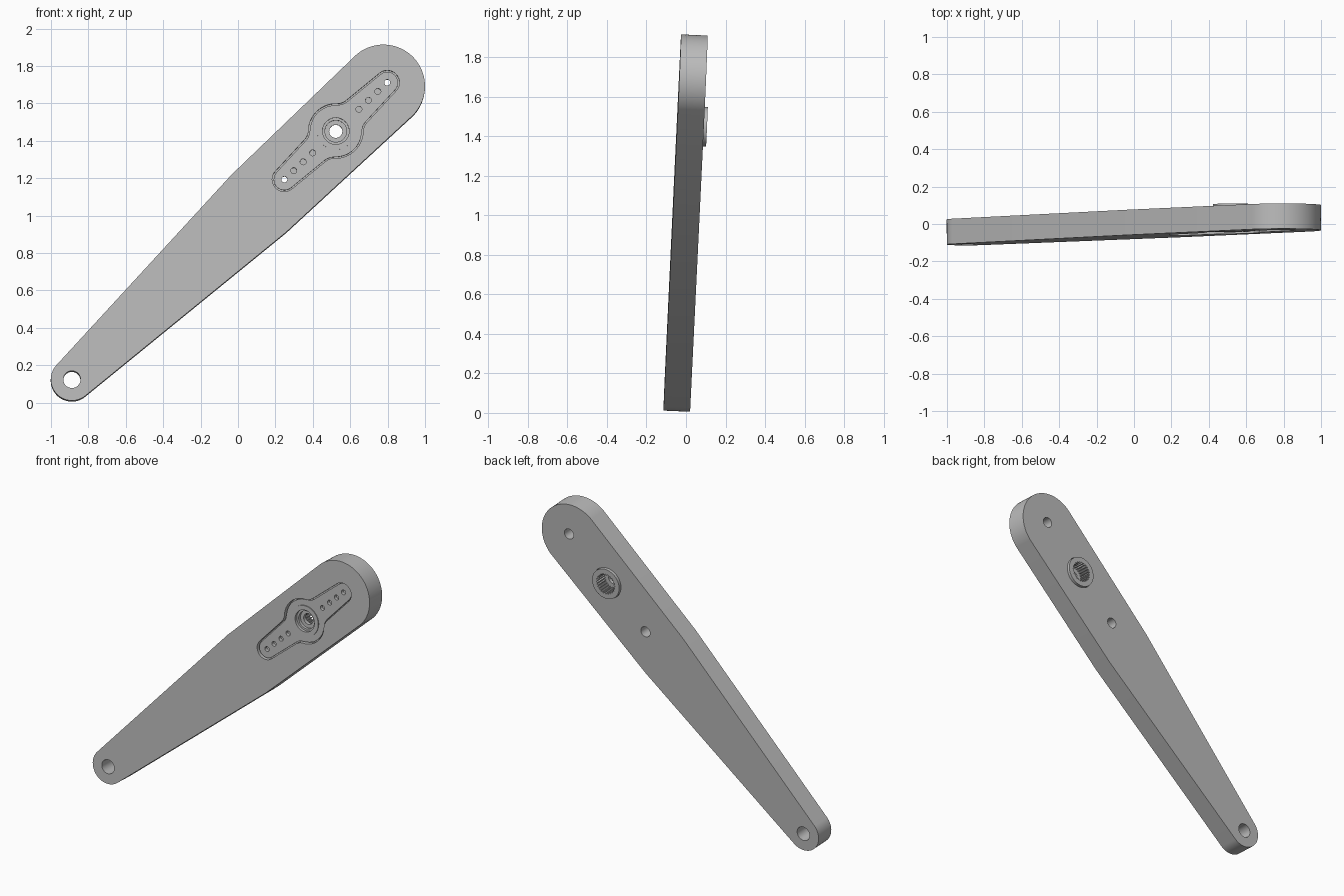
import bpy, bmesh
from math import sin, cos, pi, radians
from mathutils import Matrix

cube = bpy.data.objects.get("Cube")
if cube:
    bpy.data.objects.remove(cube, do_unlink=True)

mat = bpy.data.materials.new("plain_grey")
mat.use_nodes = True
GREY = (0.5, 0.5, 0.5, 1)
mat.diffuse_color = GREY
mat.node_tree.nodes["Principled BSDF"].inputs["Base Color"].default_value = GREY

THICK = 0.135          # arm thickness
RECESS = 0.035         # pocket depth in the front face
HOLE_U = [0.17, 0.24, 0.309, 0.378]

# Local frame: origin at the hub on the front face, x along the arm, z out of the front
PLACE = (Matrix.Translation((0.523, -0.046, 1.453))
         @ Matrix.Rotation(0.0045, 4, 'Z') @ Matrix.Rotation(-0.043, 4, 'X')
         @ Matrix.Rotation(pi / 2, 4, 'X') @ Matrix.Rotation(radians(43.3), 4, 'Z'))


def arc(cx, r, a0, a1, n):
    """Points on an arc centred on the long axis, angles in degrees."""
    angles = [radians(a0 + (a1 - a0) * i / n) for i in range(n + 1)]
    return [(cx + r * cos(a), r * sin(a)) for a in angles]


def circle(cx, r, n=40):
    return arc(cx, r, 0, 360, n)[:-1]


def prism(name, pts, z0, z1):
    """Extrude a closed outline from z0 up to z1."""
    bm = bmesh.new()
    face = bm.faces.new([bm.verts.new((x, y, z0)) for x, y in pts])
    top = bmesh.ops.extrude_face_region(bm, geom=[face])
    verts = [g for g in top["geom"] if isinstance(g, bmesh.types.BMVert)]
    bmesh.ops.translate(bm, verts=verts, vec=(0, 0, z1 - z0))
    bmesh.ops.recalc_face_normals(bm, faces=bm.faces)
    mesh = bpy.data.meshes.new(name)
    bm.to_mesh(mesh)
    bm.free()
    mesh.materials.append(mat)
    ob = bpy.data.objects.new(name, mesh)
    bpy.context.collection.objects.link(ob)
    return ob


def combine(ob, other, operation='DIFFERENCE'):
    """Apply a boolean and discard the helper."""
    other.hide_render = True
    mod = ob.modifiers.new("cut", 'BOOLEAN')
    mod.operation, mod.solver, mod.object = operation, 'EXACT', other
    bpy.context.view_layer.objects.active = ob
    bpy.ops.object.modifier_apply(modifier=mod.name)
    bpy.data.objects.remove(other, do_unlink=True)


def cut(ob, pts, z0, z1):
    combine(ob, prism("cutter", pts, z0, z1))


def horn_outline(grow=0.0):
    """Two tapered arms blending into a round centre, mirrored in both axes."""
    quarter = (arc(0.378, 0.057 + grow, 0, 85, 10)
               + [(0.15, 0.073 + grow), (0.135, 0.076 + grow),
                  (0.118, 0.083 + grow), (0.102, 0.095 + grow)]
               + arc(0, 0.138 + grow, 52, 90, 8))
    half = quarter + [(-x, y) for x, y in quarter[-2::-1]]
    return half + [(x, -y) for x, y in half[-2:0:-1]]


# Main arm: wide round end, slight taper, then a strong taper to the small end
upper = arc(0.35, 0.222, 0, 88, 24) + [(-0.566, 0.212)] + arc(-1.939, 0.113, 94, 180, 16)
arm = prism("arm", upper + [(x, -y) for x, y in upper[-2:0:-1]], -THICK, 0)
cut(arm, horn_outline(0.008), -RECESS, 0.1)
cut(arm, circle(0, 0.102, 48), -0.3, 0.1)
cut(arm, circle(-1.939, 0.046), -0.3, 0.1)
for side in (-1, 1):
    cut(arm, circle(side * HOLE_U[-1], 0.034), -0.3, 0.1)

# Horn insert: flat plate joined with a round hub that stands out at the back
horn = prism("horn_insert", horn_outline(), -RECESS - 0.001, -0.012)
combine(horn, prism("hub", circle(0, 0.1, 48), -THICK - 0.017, -0.006), 'UNION')
for side in (-1, 1):
    for u in HOLE_U:
        cut(horn, circle(side * u, 0.016, 20), -0.3, 0.1)

# Stepped screw seat in front, through hole, and toothed socket at the back
cut(horn, circle(0, 0.071, 48), -0.025, 0.1)
cut(horn, circle(0, 0.058, 48), -0.045, 0.1)
cut(horn, circle(0, 0.035), -0.3, 0.1)
TEETH = 24
spline = []
for i in range(TEETH):
    for k, r in enumerate((0.068, 0.068, 0.06, 0.06)):
        a = 2 * pi * (i + k / 4) / TEETH
        spline.append((r * cos(a), r * sin(a)))
cut(horn, spline, -0.3, -0.07)

# Place the parts and shade the round walls smooth
for ob in (arm, horn):
    ob.matrix_world = PLACE
    bpy.ops.object.select_all(action='DESELECT')
    ob.select_set(True)
    bpy.context.view_layer.objects.active = ob
    bpy.ops.object.shade_smooth_by_angle(angle=radians(30))
